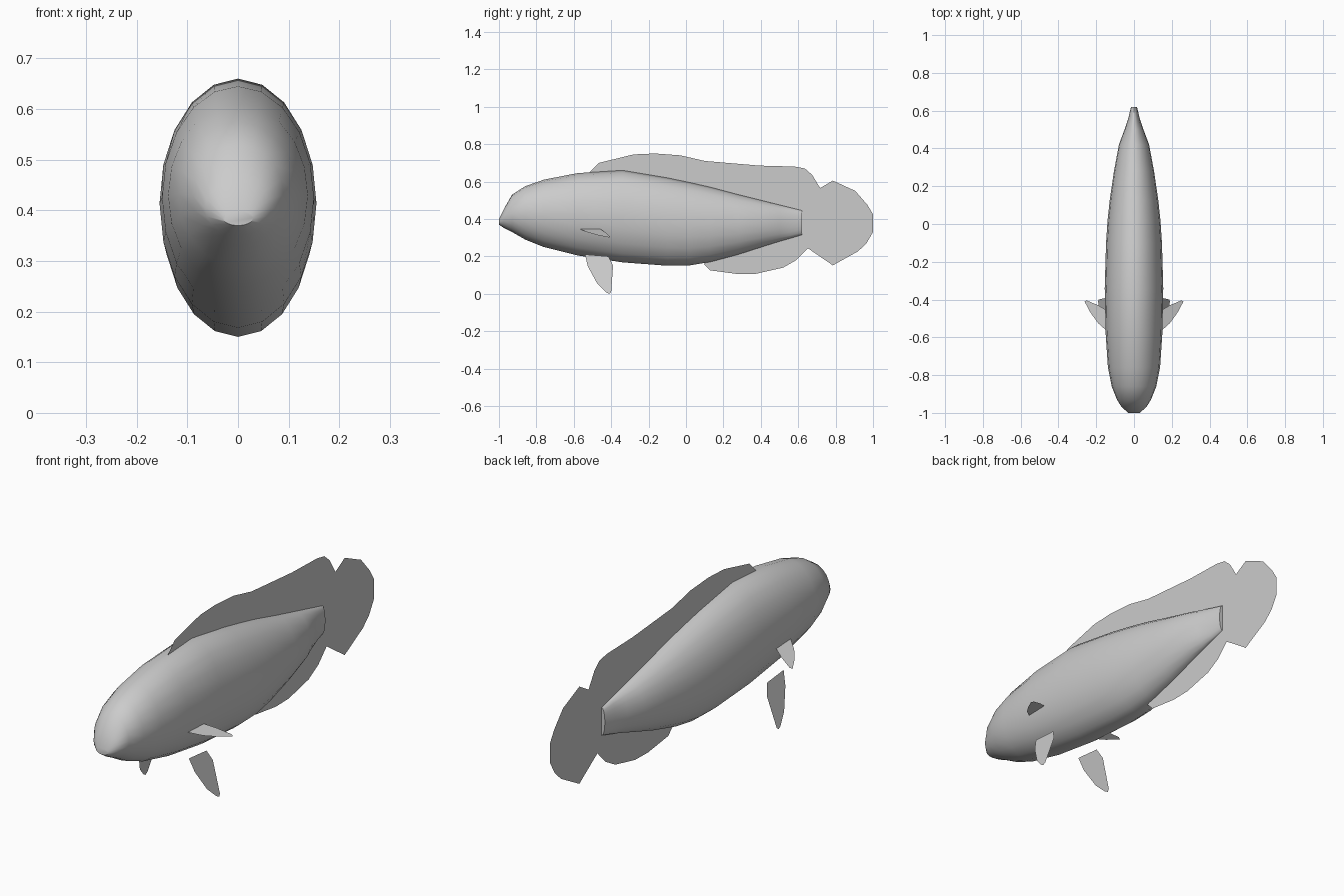
import bpy
import bmesh
from math import sin, cos, pi, radians

if "Cube" in bpy.data.objects:
    bpy.data.objects.remove(bpy.data.objects["Cube"])

GREY = (0.6, 0.6, 0.6, 1)
grey = bpy.data.materials.new("plain grey")
grey.use_nodes = True
grey.diffuse_color = GREY
grey.node_tree.nodes["Principled BSDF"].inputs["Base Color"].default_value = GREY


def finish(name, bm):
    mesh = bpy.data.meshes.new(name)
    bm.to_mesh(mesh)
    bm.free()
    mesh.materials.append(grey)
    obj = bpy.data.objects.new(name, mesh)
    bpy.context.collection.objects.link(obj)
    return obj


def sheet(name, points):
    """Flat fin from an ordered outline."""
    bm = bmesh.new()
    face = bm.faces.new([bm.verts.new(p) for p in points])
    bmesh.ops.triangulate(bm, faces=[face])
    return finish(name, bm)


# Body: oval rings lofted nose to tail (y, bottom, top, half width)
SIDES = 20
rings = [
    (-1.0, 0.37, 0.40, 0.03), (-0.97, 0.35, 0.46, 0.065),
    (-0.93, 0.33, 0.53, 0.09), (-0.86, 0.29, 0.575, 0.118),
    (-0.76, 0.25, 0.61, 0.138), (-0.58, 0.205, 0.645, 0.15),
    (-0.34, 0.168, 0.66, 0.155), (-0.1, 0.15, 0.62, 0.148),
    (0.02, 0.152, 0.595, 0.14), (0.13, 0.17, 0.57, 0.128),
    (0.28, 0.21, 0.53, 0.106), (0.42, 0.255, 0.495, 0.08),
    (0.5, 0.28, 0.475, 0.05), (0.56, 0.297, 0.46, 0.03),
    (0.62, 0.315, 0.445, 0.016),
]
bm = bmesh.new()
loops = []
for y, low, high, half in rings:
    mid, tall = (low + high) / 2, (high - low) / 2
    angles = [2 * pi * i / SIDES for i in range(SIDES)]
    loops.append([bm.verts.new((half * sin(a), y, mid + tall * cos(a))) for a in angles])
for a, b in zip(loops, loops[1:]):
    for i in range(SIDES):
        j = (i + 1) % SIDES
        bm.faces.new((a[i], a[j], b[j], b[i]))
bm.faces.new(loops[0])
bm.faces.new(loops[-1])
bmesh.ops.recalc_face_normals(bm, faces=bm.faces)
body = finish("body", bm)
bpy.context.view_layer.objects.active = body
body.select_set(True)
bpy.ops.object.shade_smooth_by_angle(angle=radians(50))
body.select_set(False)

# Upright fins on the centre line, rooted inside the body (y, z)
dorsal = [
    (-0.52, 0.645), (-0.465, 0.70), (-0.28, 0.745), (-0.165, 0.75),
    (-0.03, 0.74), (0.1, 0.71), (0.395, 0.685), (0.58, 0.68),
    (0.635, 0.67), (0.675, 0.635), (0.717, 0.565), (0.6, 0.4),
    (0.2, 0.5), (-0.34, 0.6),
]
tail = [
    (0.717, 0.565), (0.785, 0.605), (0.905, 0.55), (0.97, 0.475),
    (1.0, 0.425), (1.0, 0.33), (0.965, 0.27), (0.92, 0.227),
    (0.785, 0.152), (0.652, 0.243), (0.6, 0.36), (0.6, 0.4),
]
anal = [
    (0.652, 0.243), (0.59, 0.18), (0.52, 0.14), (0.375, 0.107),
    (0.28, 0.105), (0.13, 0.125), (0.095, 0.16), (0.25, 0.25), (0.6, 0.36),
]
for name, outline in (("dorsal_fin", dorsal), ("tail_fin", tail), ("anal_fin", anal)):
    sheet(name, [(0, y, z) for y, z in outline])

# Paired fins, each a slanted sheet
pectoral = [(0.14, -0.57), (0.19, -0.525), (0.23, -0.47), (0.262, -0.41),
            (0.25, -0.405), (0.19, -0.43), (0.14, -0.46)]
pelvic = [(-0.54, 0.21), (-0.525, 0.147), (-0.475, 0.055), (-0.427, 0.008),
          (-0.41, 0.0), (-0.4, 0.01), (-0.39, 0.15), (-0.415, 0.2)]
for side, s in (("left", 1), ("right", -1)):
    sheet(side + "_pectoral_fin",
          [(s * x, y, 0.345 - 0.38 * (x - 0.145)) for x, y in pectoral])
    sheet(side + "_pelvic_fin",
          [(s * (0.125 + 0.31 * (0.21 - z)), y, z) for y, z in pelvic])
